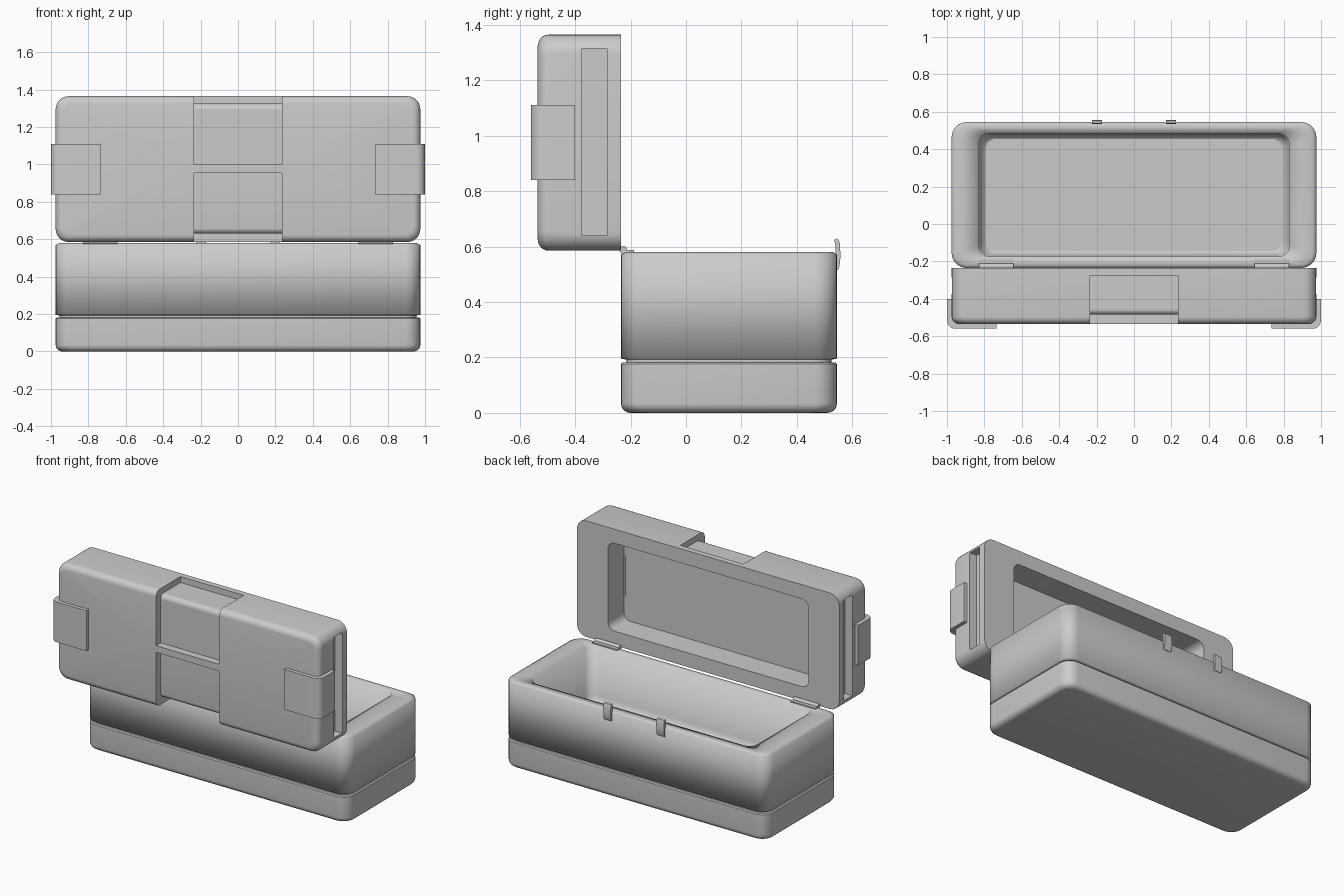
import bpy, bmesh, math
from mathutils import Matrix, Vector

cube = bpy.data.objects.get("Cube")
if cube:
    bpy.data.objects.remove(cube, do_unlink=True)

grey = bpy.data.materials.new("plain_grey")
grey.use_nodes = True
grey.diffuse_color = (0.6, 0.6, 0.6, 1)
grey.node_tree.nodes["Principled BSDF"].inputs["Base Color"].default_value = (0.6, 0.6, 0.6, 1)


def finish(name, bm, smooth_angle=35):
    """Turn a bmesh into a shaded object; angle 180 smooths every edge."""
    bmesh.ops.recalc_face_normals(bm, faces=bm.faces)
    mesh = bpy.data.meshes.new(name)
    bm.to_mesh(mesh)
    bm.free()
    mesh.materials.append(grey)
    obj = bpy.data.objects.new(name, mesh)
    bpy.context.collection.objects.link(obj)
    shade(obj, smooth_angle)
    return obj


def shade(obj, angle):
    bpy.ops.object.select_all(action="DESELECT")
    obj.select_set(True)
    bpy.context.view_layer.objects.active = obj
    if angle >= 180:
        bpy.ops.object.shade_smooth()
    elif angle > 0:
        bpy.ops.object.shade_smooth_by_angle(angle=math.radians(angle))


def loft(levels, place, steps=6):
    """Stack rounded rectangles (half width, half depth, corner radius, height)."""
    bm = bmesh.new()
    rings = []
    for hx, hy, r, z in levels:
        ring = []
        for q, (sx, sy) in enumerate([(1, 1), (-1, 1), (-1, -1), (1, -1)]):
            for i in range(steps + 1):
                a = math.pi / 2 * (q + i / steps)
                ring.append(bm.verts.new((sx * (hx - r) + r * math.cos(a),
                                          sy * (hy - r) + r * math.sin(a), z)))
        rings.append(ring)
    for low, high in zip(rings, rings[1:]):
        for i in range(len(low)):
            j = (i + 1) % len(low)
            bm.faces.new((low[i], low[j], high[j], high[i]))
    bm.faces.new(rings[0])
    bm.faces.new(rings[-1])
    bm.transform(place)
    return bm


def box(x, y, z):
    """Box from three (low, high) ranges."""
    bm = bmesh.new()
    bmesh.ops.create_cube(bm, size=1)
    size = [b - a for a, b in (x, y, z)]
    mid = [(a + b) / 2 for a, b in (x, y, z)]
    bm.transform(Matrix.Translation(mid) @ Matrix.Diagonal(size + [1]))
    return bm


def prism(points, x0, x1):
    """Extrude a (y, z) outline along x."""
    bm = bmesh.new()
    face = bm.faces.new([bm.verts.new((x0, y, z)) for y, z in points])
    new = bmesh.ops.extrude_face_region(bm, geom=[face])["geom"]
    bmesh.ops.translate(bm, vec=(x1 - x0, 0, 0),
                        verts=[v for v in new if isinstance(v, bmesh.types.BMVert)])
    return bm


def rounded_rise(hx, hy, r, radius, z, steps=5):
    """Levels for a rounded bottom edge starting at height z."""
    out = []
    for i in range(steps + 1):
        a = math.pi / 2 * i / steps
        inset = radius * (1 - math.sin(a))
        out.append((hx - inset, hy - inset, r - inset * 0.5, z + radius * (1 - math.cos(a))))
    return out


HX, HY = 0.975, 0.39
body_place = Matrix.Translation((0, 0.155, 0))

# Lower tray, recessed seam and hollow body
finish("base_tray", loft(rounded_rise(HX, HY, 0.08, 0.035, 0) +
                         [(HX, HY, 0.08, 0.176), (HX - 0.006, HY - 0.006, 0.075, 0.182)], body_place))
finish("seam", loft([(HX - 0.02, HY - 0.02, 0.07, 0.17), (HX - 0.02, HY - 0.02, 0.07, 0.2)], body_place))
finish("body", loft([(HX - 0.02, HY - 0.02, 0.07, 0.192), (HX, HY, 0.08, 0.196),
                     (HX, HY, 0.08, 0.57), (HX - 0.02, HY - 0.015, 0.07, 0.58),
                     (0.83, 0.33, 0.06, 0.58), (0.825, 0.325, 0.06, 0.25),
                     (0.79, 0.3, 0.05, 0.2)], body_place), 180)

# Open lid, standing upright with its hollow side to the back
lid_place = Matrix.Translation((0, -0.535, 0.975)) @ Matrix.Rotation(-math.pi / 2, 4, "X")
lid = finish("lid", loft(rounded_rise(HX, HY, 0.07, 0.04, 0) +
                         [(HX, HY, 0.07, 0.3), (0.745, 0.295, 0.05, 0.3),
                          (0.745, 0.295, 0.05, 0.13)], lid_place))

# Cutters: side slots and the two halves of the centre channel
cutters = []
for s in (-1, 1):
    cutters.append(finish("slot_cutter", box(sorted((s * 0.92, s * 1.1)), (-0.375, -0.285), (0.64, 1.315)), 0))
    mid, r = 0.9775, 0.03
    arc = [(-0.485 + r - r * math.cos(a), 0.3475 - r + r * math.sin(a))
           for a in (math.pi / 2 * i / 5 for i in range(6))]
    outline = [(-0.7, 0.0225), (-0.485, 0.0225)] + arc + [(-0.275, 0.3475), (-0.275, 0.6), (-0.7, 0.6)]
    cutters.append(finish("channel_cutter", prism([(y, mid + s * z) for y, z in outline], -0.235, 0.235), 0))
for cutter in cutters:
    cut = lid.modifiers.new("cut", "BOOLEAN")
    cut.operation = "DIFFERENCE"
    cut.solver = "EXACT"
    cut.object = cutter
bpy.context.view_layer.objects.active = lid
for cut in list(lid.modifiers):
    bpy.ops.object.modifier_apply(modifier=cut.name)
for cutter in cutters:
    bpy.data.objects.remove(cutter, do_unlink=True)
shade(lid, 35)

for s, side in ((-1, "right"), (1, "left")):
    # Corner clip wrapping the lid's end
    bm = box(sorted((s * 0.735, s)), (-0.56, -0.4), (0.84, 1.11))
    edge = [e for e in bm.edges if all(abs(v.co.x) > 0.99 and v.co.y < -0.5 for v in e.verts)]
    bmesh.ops.bevel(bm, geom=edge, offset=0.045, segments=5, profile=0.5, affect="EDGES")
    finish(side + "_clip", bm)

    # Hinge: barrel with a leaf lying on the rim
    finish(side + "_hinge_leaf", box(sorted((s * 0.645, s * 0.83)), (-0.235, -0.188), (0.575, 0.588)), 0)
    bm = bmesh.new()
    bmesh.ops.create_cone(bm, cap_ends=True, segments=16, radius1=0.014, radius2=0.014, depth=0.185)
    bm.transform(Matrix.Translation((s * 0.7375, -0.226, 0.588)) @ Matrix.Rotation(math.pi / 2, 4, "Y"))
    finish(side + "_hinge_barrel", bm)

    # Latch tab: bent strip at the back
    outline = [(0.538, 0.515), (0.548, 0.515), (0.554, 0.53), (0.557, 0.56), (0.556, 0.61),
               (0.55, 0.625), (0.54, 0.63), (0.535, 0.622), (0.54, 0.6), (0.54, 0.57)]
    finish(side + "_latch_tab", prism(outline, s * 0.17, s * 0.225))
